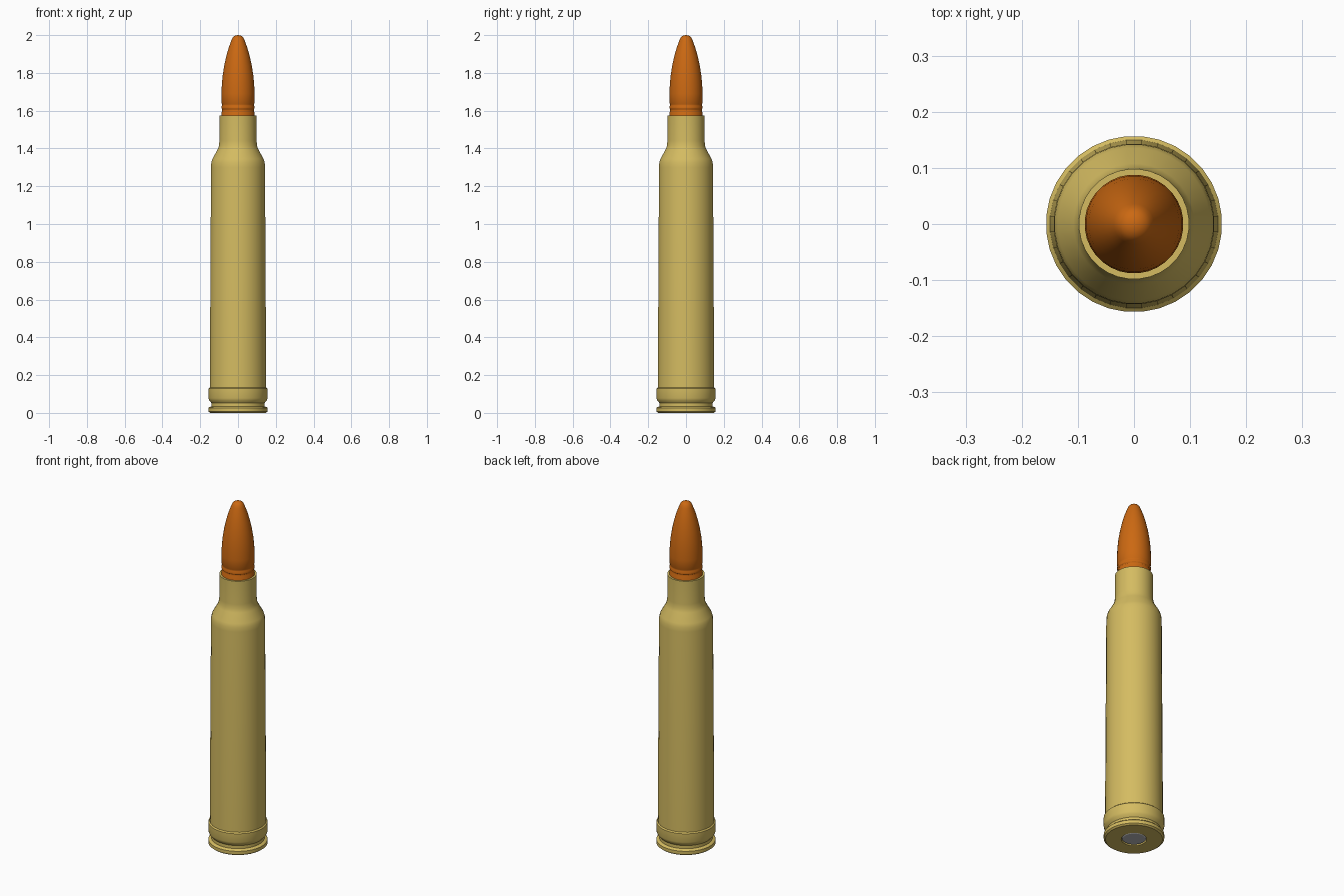
import bpy, math

if "Cube" in bpy.data.objects:
    bpy.data.objects.remove(bpy.data.objects["Cube"])

SIDES = 32


def material(name, rgb):
    m = bpy.data.materials.new(name)
    m.diffuse_color = (*rgb, 1)
    m.use_nodes = True
    m.node_tree.nodes["Principled BSDF"].inputs["Base Color"].default_value = m.diffuse_color
    return m


def lathe(name, profile, mat):
    """Revolve (radius, z) points around z; a zero radius closes to a pole."""
    verts, faces, rings = [], [], []
    for r, z in profile:
        if r == 0:
            rings.append([len(verts)] * SIDES)
            verts.append((0, 0, z))
        else:
            rings.append(list(range(len(verts), len(verts) + SIDES)))
            for i in range(SIDES):
                a = 2 * math.pi * (i + 0.5) / SIDES
                verts.append((r * math.cos(a), r * math.sin(a), z))
    for lo, hi in zip(rings, rings[1:]):
        for i in range(SIDES):
            j = (i + 1) % SIDES
            quad = [lo[i], lo[j], hi[j], hi[i]]
            faces.append(list(dict.fromkeys(quad)))
    mesh = bpy.data.meshes.new(name)
    mesh.from_pydata(verts, [], faces)
    mesh.update()
    mesh.materials.append(mat)
    ob = bpy.data.objects.new(name, mesh)
    bpy.context.collection.objects.link(ob)
    bpy.ops.object.select_all(action='DESELECT')
    ob.select_set(True)
    bpy.context.view_layer.objects.active = ob
    bpy.ops.object.shade_smooth_by_angle(angle=math.radians(30))
    return ob


brass = material("brass", (0.66, 0.50, 0.12))
copper = material("copper", (0.60, 0.14, 0.006))
steel = material("primer_grey", (0.48, 0.48, 0.50))

# Case: primer pocket, rim, extractor groove, belt, body, shoulder, neck, mouth
lathe("case", [
    (0, 0.02), (0.066, 0.02), (0.066, 0.0), (0.148, 0.0), (0.157, 0.007),
    (0.157, 0.026), (0.152, 0.031), (0.141, 0.034), (0.141, 0.052),
    (0.153, 0.066), (0.157, 0.078), (0.157, 0.128), (0.150, 0.134),
    (0.1435, 1.30), (0.142, 1.325), (0.136, 1.345), (0.108, 1.395),
    (0.101, 1.415), (0.099, 1.44), (0.0985, 1.575), (0.088, 1.575),
    (0.088, 1.50)], brass)

# Primer cup in the base
lathe("primer", [(0, 0.002), (0.057, 0.002), (0.063, 0.006), (0.063, 0.02)], steel)

# Bullet: seated shank with two crimp grooves
shank = [(0, 1.45), (0.087, 1.45), (0.087, 1.592), (0.084, 1.598), (0.084, 1.606),
         (0.0875, 1.612), (0.0875, 1.622), (0.085, 1.627), (0.085, 1.634),
         (0.088, 1.640)]
# Curved nose and rounded tip
nose = [(0.088, 1.69), (0.086, 1.74), (0.081, 1.79), (0.073, 1.84), (0.062, 1.89),
        (0.049, 1.935), (0.036, 1.97), (0.030, 1.984), (0.022, 1.993),
        (0.012, 1.998), (0, 2.0)]
lathe("bullet", shank + nose, copper)
